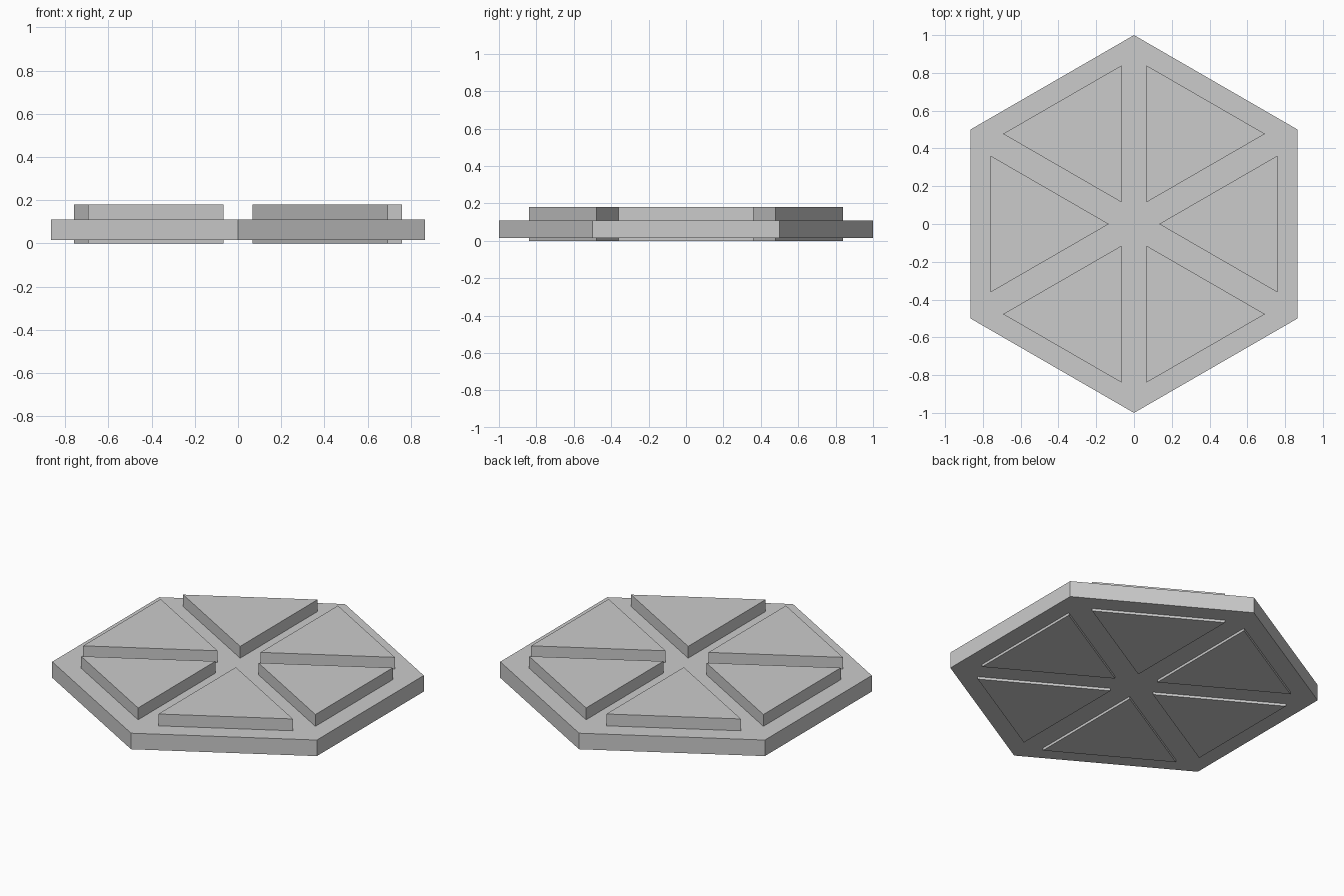
import bpy
from math import cos, sin, radians

cube = bpy.data.objects.get("Cube")
if cube:
    bpy.data.objects.remove(cube, do_unlink=True)

GREY = (0.6, 0.6, 0.6, 1.0)
grey = bpy.data.materials.new("light grey")
grey.use_nodes = True
grey.diffuse_color = GREY
grey.node_tree.nodes["Principled BSDF"].inputs["Base Color"].default_value = GREY


def prism(name, sides, radius, bottom, top, centre=(0, 0), turn=0):
    """Regular prism with its first corner pointing along the turn angle."""
    ring = []
    for i in range(sides):
        a = radians(turn + 360 * i / sides)
        ring.append((centre[0] + radius * cos(a), centre[1] + radius * sin(a)))
    verts = [(x, y, z) for z in (bottom, top) for x, y in ring]
    faces = [tuple(reversed(range(sides))), tuple(range(sides, 2 * sides))]
    for i in range(sides):
        j = (i + 1) % sides
        faces.append((i, j, j + sides, i + sides))
    mesh = bpy.data.meshes.new(name)
    mesh.from_pydata(verts, [], faces)
    mesh.materials.append(grey)
    obj = bpy.data.objects.new(name, mesh)
    bpy.context.collection.objects.link(obj)
    return obj


# Hexagonal base plate
prism("hexagon_plate", 6, 1.0, 0.015, 0.11, turn=90)

# Six triangular wedges through the plate, tips pointing to the centre
for k in range(6):
    angle = 60 * k
    centre = (0.551 * cos(radians(angle)), 0.551 * sin(radians(angle)))
    prism(f"triangle_wedge_{k + 1}", 3, 0.418, 0.0, 0.18, centre, angle + 180)
